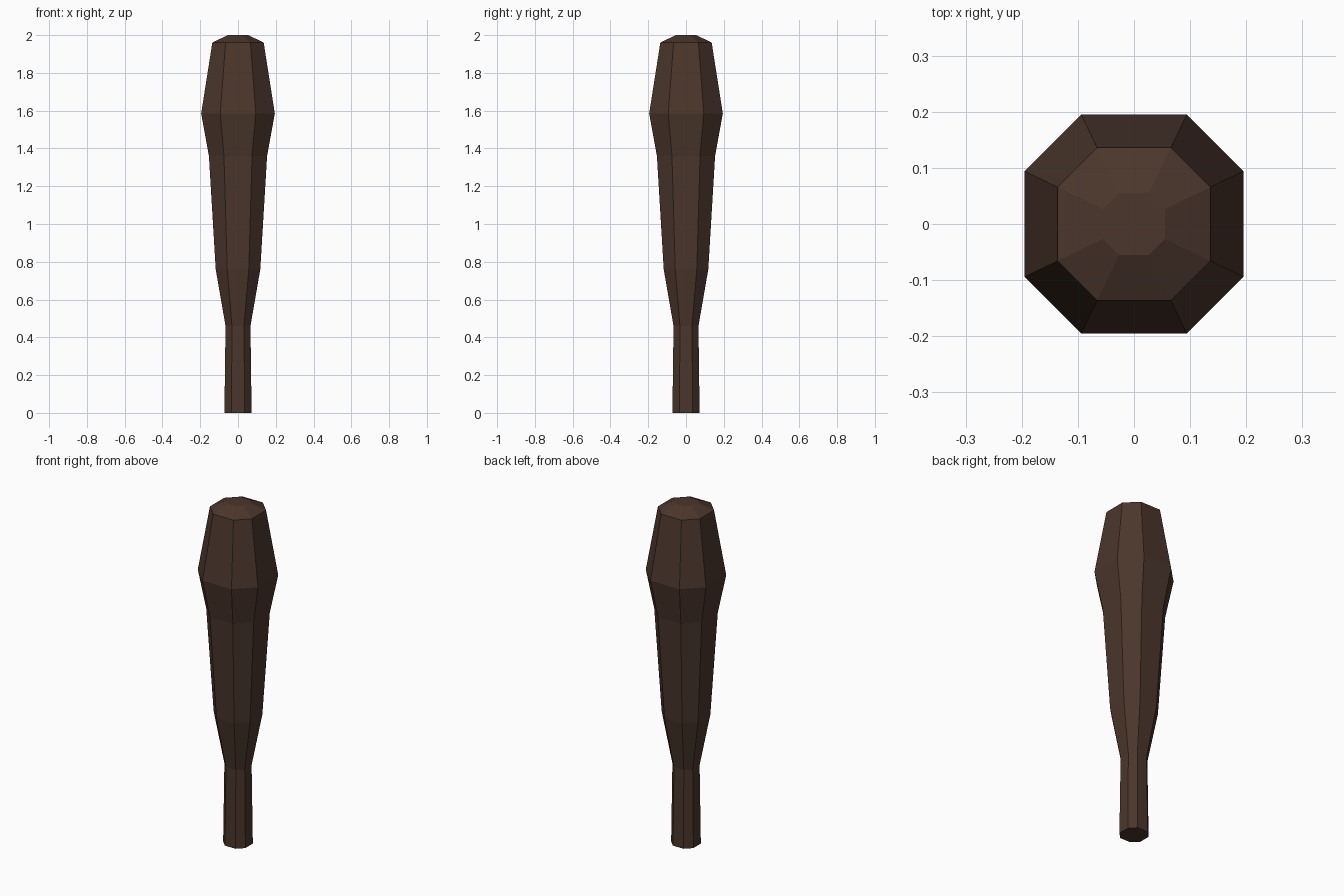
import bpy, bmesh

if "Cube" in bpy.data.objects:
    bpy.data.objects.remove(bpy.data.objects["Cube"])

# dark wood
wood = bpy.data.materials.new("dark_wood")
wood.diffuse_color = (0.07, 0.037, 0.025, 1)
wood.use_nodes = True
wood.node_tree.nodes["Principled BSDF"].inputs["Base Color"].default_value = wood.diffuse_color

# profile: (height, half width across flats)
profile = [(0, 0.072), (0.46, 0.066), (0.76, 0.118), (1.36, 0.154),
           (1.585, 0.195), (1.96, 0.136), (2.0, 0.055)]


def octagon(bm, z, a):
    b = a * 0.483  # half length of each axis-facing side
    pts = [(a, -b), (a, b), (b, a), (-b, a), (-a, b), (-a, -b), (-b, -a), (b, -a)]
    return [bm.verts.new((x, y, z)) for x, y in pts]


# eight-sided club: grip, flaring shaft and heavy head in one lofted body
bm = bmesh.new()
rings = [octagon(bm, z, a) for z, a in profile]
for lo, hi in zip(rings, rings[1:]):
    for i in range(8):
        j = (i + 1) % 8
        bm.faces.new((lo[i], lo[j], hi[j], hi[i]))
bm.faces.new(rings[0][::-1])
bm.faces.new(rings[-1])
mesh = bpy.data.meshes.new("wooden_club")
bm.to_mesh(mesh)
bm.free()
mesh.materials.append(wood)
club = bpy.data.objects.new("wooden_club", mesh)
bpy.context.collection.objects.link(club)
